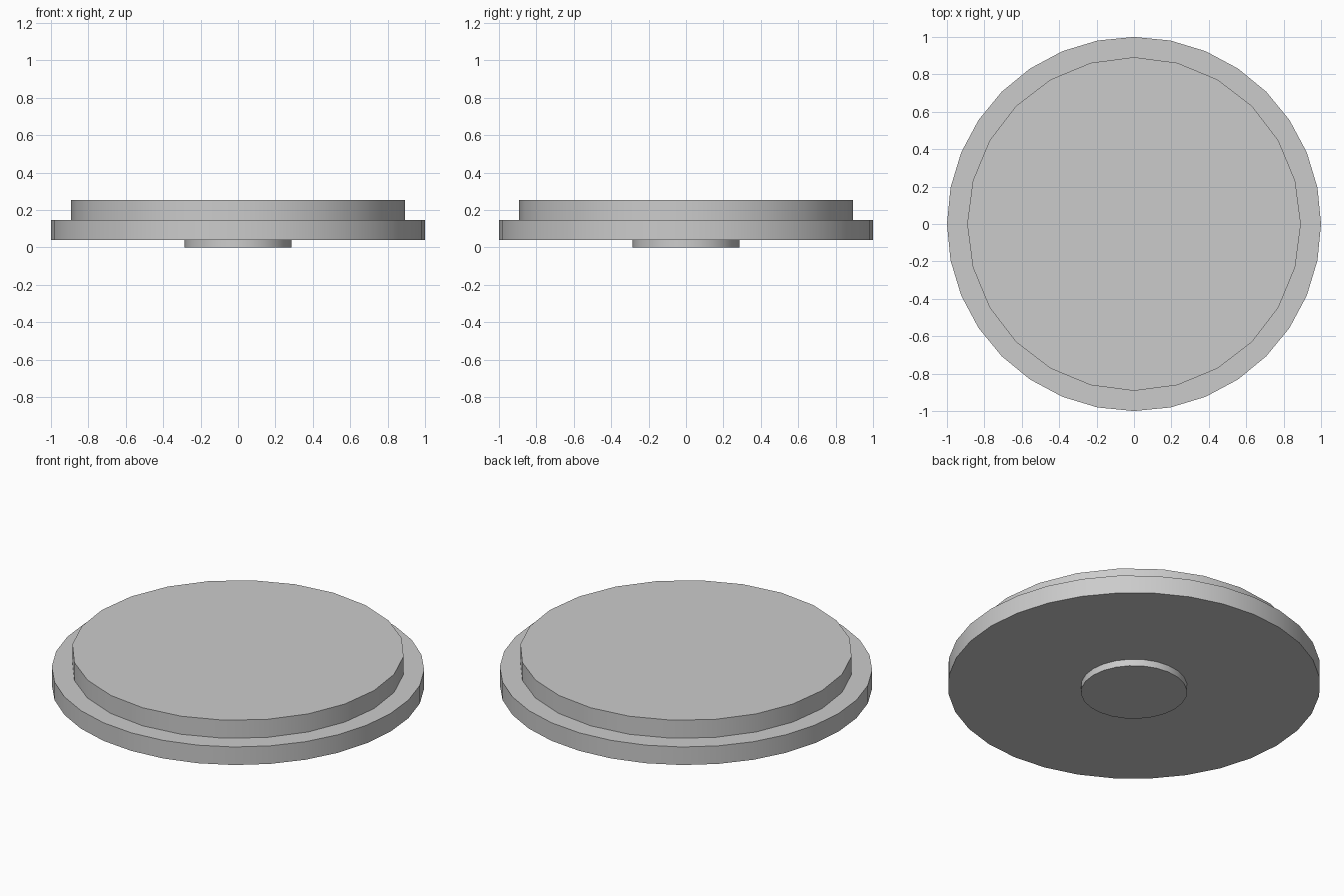
import bpy
import math

cube = bpy.data.objects.get("Cube")
if cube:
    bpy.data.objects.remove(cube, do_unlink=True)

# Single plain grey
GREY = (0.6, 0.6, 0.6, 1.0)
grey = bpy.data.materials.new("grey")
grey.use_nodes = True
grey.diffuse_color = GREY
grey.node_tree.nodes["Principled BSDF"].inputs["Base Color"].default_value = GREY


def disc(name, radius, bottom, top, sides):
    """Upright capped cylinder with smooth walls and sharp rims."""
    bpy.ops.mesh.primitive_cylinder_add(
        vertices=sides, radius=radius, depth=top - bottom,
        location=(0, 0, (bottom + top) / 2))
    obj = bpy.context.object
    obj.name = name
    obj.data.materials.append(grey)
    bpy.ops.object.shade_smooth_by_angle(angle=math.radians(30))
    return obj


# Stacked discs: small foot, wide flange, raised upper plate
disc("foot", 0.285, 0.0, 0.04, 24)
disc("flange", 1.0, 0.04, 0.147, 32)
disc("upper_plate", 0.892, 0.147, 0.254, 24)
